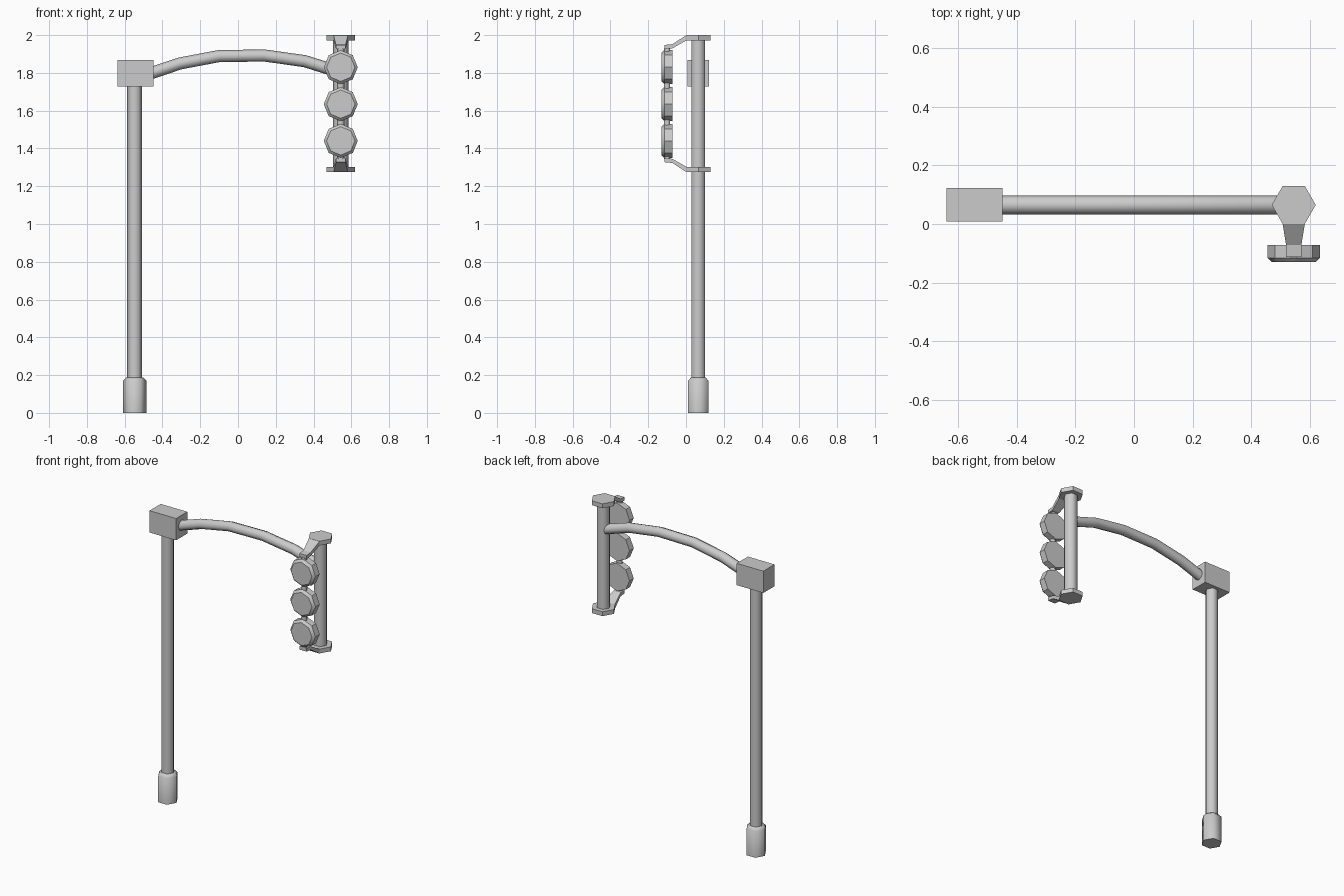
import bpy, bmesh, math
from mathutils import Matrix, Vector

cube = bpy.data.objects.get("Cube")
if cube:
    bpy.data.objects.remove(cube, do_unlink=True)

grey = bpy.data.materials.new("plain grey")
grey.use_nodes = True
colour = (0.6, 0.6, 0.6, 1)
grey.diffuse_color = colour
grey.node_tree.nodes["Principled BSDF"].inputs["Base Color"].default_value = colour

POLE_X, HEAD_X, MID_Y = -0.547, 0.544, 0.065


def finish(name, bm, smooth=None):
    """Turn a bmesh into a named grey object, optionally smooth by angle."""
    bmesh.ops.recalc_face_normals(bm, faces=bm.faces)
    mesh = bpy.data.meshes.new(name)
    bm.to_mesh(mesh)
    bm.free()
    mesh.materials.append(grey)
    obj = bpy.data.objects.new(name, mesh)
    bpy.context.collection.objects.link(obj)
    if smooth:
        bpy.ops.object.select_all(action='DESELECT')
        obj.select_set(True)
        bpy.context.view_layer.objects.active = obj
        bpy.ops.object.shade_smooth_by_angle(angle=math.radians(smooth))
    return obj


def skin(bm, rings):
    """Bridge equal rings of points and cap both ends."""
    loops = [[bm.verts.new(p) for p in ring] for ring in rings]
    n = len(loops[0])
    for a, b in zip(loops, loops[1:]):
        for i in range(n):
            j = (i + 1) % n
            bm.faces.new((a[i], a[j], b[j], b[i]))
    bm.faces.new(loops[0])
    bm.faces.new(loops[-1])


def lathe(name, profile, sides, place, smooth=None):
    """Sweep (radius, height) pairs round local z, then place the result."""
    bm = bmesh.new()
    angles = [math.tau * i / sides for i in range(sides)]
    skin(bm, [[place @ Vector((r * math.cos(a), r * math.sin(a), h)) for a in angles]
              for r, h in profile])
    return finish(name, bm, smooth)


# Main post with its footing
post = Matrix.Translation((POLE_X, MID_Y, 0))
lathe("footing", [(0.062, 0), (0.062, 0.17), (0.045, 0.188)], 6, post, 62)
lathe("post", [(0.04, 0.18), (0.04, 1.74)], 6, post, 62)

# Junction box on the post
bm = bmesh.new()
bmesh.ops.create_cube(bm, size=1, matrix=Matrix.Translation((-0.543, MID_Y, 1.798))
                      @ Matrix.Diagonal((0.19, 0.114, 0.141, 1)))
finish("junction_box", bm)

# Arched arm reaching to the signal head
path = [Vector((x, MID_Y, z)) for x, z in
        ((-0.5, 1.785), (-0.307, 1.85), (-0.1, 1.889), (0.14, 1.892),
         (0.354, 1.862), (0.55, 1.80))]
rings = []
for i, p in enumerate(path):
    along = (path[min(i + 1, len(path) - 1)] - path[max(i - 1, 0)]).normalized()
    up = along.cross(Vector((0, 1, 0)))
    rings.append([p + 0.032 * (math.cos(a) * Vector((0, 1, 0)) + math.sin(a) * up)
                  for a in (math.tau * k / 8 for k in range(8))])
bm = bmesh.new()
skin(bm, rings)
finish("arched_arm", bm, 50)

# Hanging tube behind the lamps
head = Matrix.Translation((HEAD_X, MID_Y, 0))
lathe("hanging_tube", [(0.042, 1.29), (0.042, 1.98)], 6, head, 62)

# Hexagonal end plates and cranked brackets, mirrored top to bottom
MID_Z = 1.6375
for name, side in (("upper", 1), ("lower", -1)):
    def level(z):
        return MID_Z + side * (z - MID_Z)
    lathe(name + "_end_plate", [(0.075, level(1.972)), (0.075, level(2.0))], 6, head)
    bm = bmesh.new()
    skin(bm, [[(HEAD_X + sx * w, y, level(z)) for sx, z in
               ((-1, low), (1, low), (1, high), (-1, high))]
              for y, w, low, high in ((0.002, 0.038, 1.972, 2.0),
                                      (-0.072, 0.026, 1.93, 1.952),
                                      (-0.113, 0.026, 1.926, 1.948))])
    finish(name + "_bracket", bm)

# Thin rod stringing the lamps together
lathe("lamp_rod", [(0.019, level(1.93)), (0.019, 1.93)], 6,
      Matrix.Translation((HEAD_X, -0.1, 0)), 62)

# Three octagonal lamps facing the front
for name, z in (("upper", 1.83), ("middle", MID_Z - 0.003), ("lower", 1.44)):
    lathe(name + "_lamp", [(0.09, 0.072), (0.09, 0.115), (0.075, 0.13)], 8,
          Matrix.Translation((HEAD_X, 0, z)) @ Matrix.Rotation(math.pi / 2, 4, 'X'), 40)
